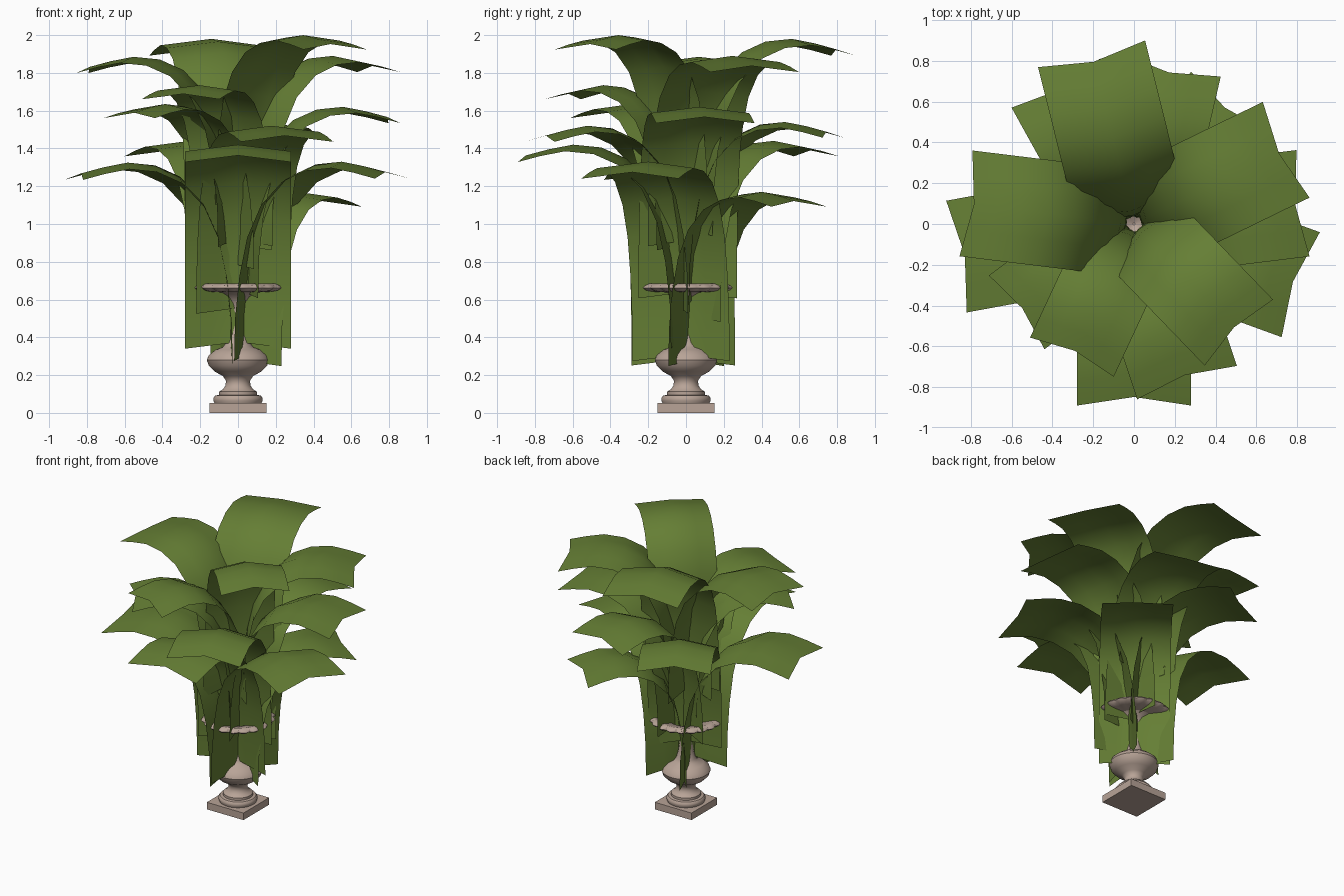
import bpy, math
from mathutils import Vector

cube = bpy.data.objects.get("Cube")
if cube:
    bpy.data.objects.remove(cube, do_unlink=True)


def material(name, rgb):
    mat = bpy.data.materials.new(name)
    mat.use_nodes = True
    mat.diffuse_color = (*rgb, 1)
    bsdf = mat.node_tree.nodes["Principled BSDF"]
    bsdf.inputs["Base Color"].default_value = (*rgb, 1)
    bsdf.inputs["Roughness"].default_value = 0.8
    return mat


green = material("leaf_green", (0.13, 0.21, 0.035))
stone = material("warm_stone", (0.48, 0.37, 0.31))


def grid_object(name, rows, mat, closed=False, angle=60):
    """Skin a list of equally long point rows with quads and shade it smooth."""
    n = len(rows[0])
    verts = [p for row in rows for p in row]
    faces = []
    for i in range(len(rows) - 1):
        for j in range(n if closed else n - 1):
            k = (j + 1) % n
            faces.append((i * n + j, i * n + k, (i + 1) * n + k, (i + 1) * n + j))
    mesh = bpy.data.meshes.new(name)
    mesh.from_pydata(verts, [], faces)
    mesh.materials.append(mat)
    obj = bpy.data.objects.new(name, mesh)
    bpy.context.collection.objects.link(obj)
    bpy.ops.object.select_all(action="DESELECT")
    obj.select_set(True)
    bpy.context.view_layer.objects.active = obj
    bpy.ops.object.shade_smooth_by_angle(angle=math.radians(angle))
    return obj


# Square plinth
bpy.ops.mesh.primitive_cube_add(size=1, location=(0, 0, 0.026))
plinth = bpy.context.object
plinth.name = "urn_plinth"
plinth.scale = (0.3, 0.3, 0.052)
plinth.data.materials.append(stone)

# Turned urn body: radius, height
body = [(0.125, 0.052), (0.13, 0.065), (0.13, 0.08), (0.12, 0.092), (0.1, 0.095),
        (0.1, 0.112), (0.08, 0.125), (0.066, 0.145), (0.064, 0.17), (0.08, 0.195),
        (0.125, 0.22), (0.155, 0.25), (0.165, 0.28), (0.155, 0.305), (0.13, 0.325),
        (0.118, 0.335), (0.08, 0.348), (0.065, 0.37), (0.052, 0.42), (0.043, 0.48),
        (0.046, 0.53), (0.058, 0.58), (0.08, 0.615), (0.12, 0.638)]
SEG = 80


def ring(r, z, lobe=0.0):
    row = []
    for j in range(SEG):
        a = math.tau * j / SEG
        rr = r - lobe * (1 - abs(math.sin(10 * a)))
        row.append((rr * math.cos(a), rr * math.sin(a), z))
    return row


grid_object("urn_body", [ring(r, z) for r, z in body], stone, True, 40)

# Scalloped rim with a shallow hollow inside
rim = [(0.12, 0.638, 0), (0.2, 0.642, 0.015), (0.24, 0.65, 0.02), (0.252, 0.662, 0.015),
       (0.24, 0.674, 0.006), (0.215, 0.684, 0), (0.2, 0.68, 0), (0.12, 0.655, 0),
       (0.05, 0.6, 0), (0.005, 0.58, 0)]
grid_object("urn_rim", [ring(*p) for p in rim], stone, True, 40)

# Leaf edge profile for the largest leaf: distance out, drop below the crest
profile = [(0.08, -1.08), (0.085, -0.85), (0.11, -0.62), (0.155, -0.41), (0.235, -0.235),
           (0.355, -0.11), (0.49, -0.05), (0.64, -0.035), (0.77, -0.06), (0.89, -0.092)]
HALF_WIDTH = 0.28
FOLD_IN, FOLD_UP = 0.042, 0.035


def leaf(name, azimuth, reach, crest):
    s = reach / profile[-1][0]
    a = math.radians(azimuth)
    out = Vector((math.cos(a), math.sin(a), 0))
    side = Vector((-out.y, out.x, 0))
    up = Vector((0, 0, 1))
    rows = []
    for r, z in profile:
        row = []
        for t in (-1, -0.5, 0, 0.5, 1):
            f = 1 - abs(t)
            p = out * (r - FOLD_IN * f) + up * (z + FOLD_UP * f) + side * (-t * HALF_WIDTH)
            row.append(tuple(p * s + up * crest))
        rows.append(row)
    return grid_object(name, rows, green, angle=80)


# Azimuth, reach and crest height of each leaf, top layer first
leaves = [(-46, 0.74, 2.0), (104, 0.86, 1.98), (26, 0.83, 1.89), (173, 0.83, 1.885),
          (245, 0.72, 1.735), (217, 0.72, 1.635), (7, 0.835, 1.62), (77, 0.8, 1.54),
          (-71.5, 0.82, 1.52), (119, 0.79, 1.44), (-90, 0.89, 1.42), (-20, 0.87, 1.33),
          (190.4, 0.885, 1.325), (52, 0.76, 1.17)]
for i, spec in enumerate(leaves, 1):
    leaf(f"leaf_{i}", *spec)
